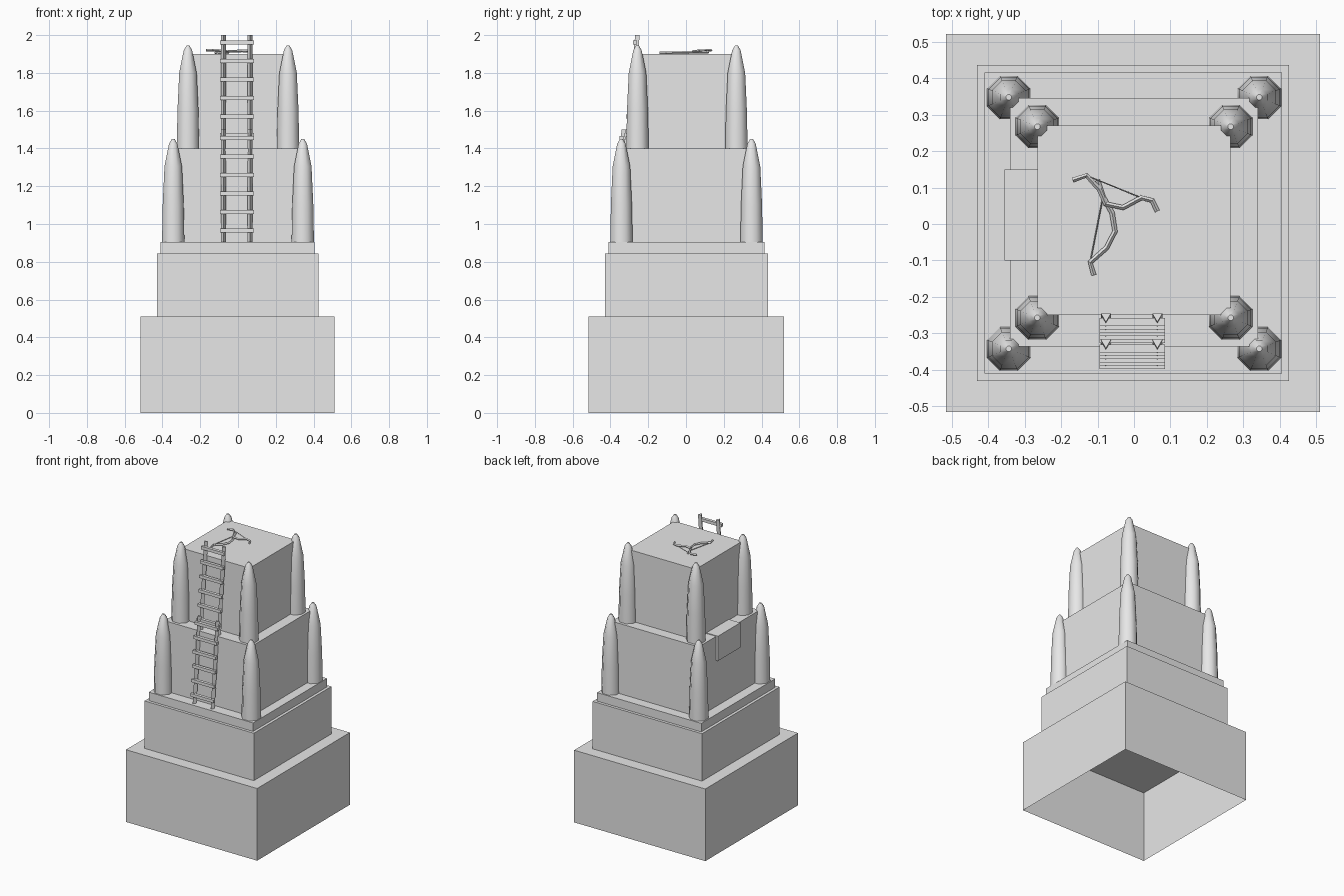
import bpy, bmesh, math
from mathutils import Vector

cube = bpy.data.objects.get("Cube")
if cube:
    bpy.data.objects.remove(cube, do_unlink=True)

stone = bpy.data.materials.new("stone_grey")
stone.use_nodes = True
stone.diffuse_color = (0.8, 0.8, 0.8, 1)
stone.node_tree.nodes["Principled BSDF"].inputs["Base Color"].default_value = (0.8, 0.8, 0.8, 1)


def finish(bm, name, smooth=False):
    bmesh.ops.recalc_face_normals(bm, faces=bm.faces)
    mesh = bpy.data.meshes.new(name)
    bm.to_mesh(mesh)
    bm.free()
    obj = bpy.data.objects.new(name, mesh)
    bpy.context.collection.objects.link(obj)
    mesh.materials.append(stone)
    if smooth:
        bpy.ops.object.select_all(action='DESELECT')
        obj.select_set(True)
        bpy.context.view_layer.objects.active = obj
        bpy.ops.object.shade_smooth_by_angle(angle=math.radians(50))
    return obj


def box(name, low, high, open_bottom=False):
    bm = bmesh.new()
    bmesh.ops.create_cube(bm, size=1)
    for v in bm.verts:
        v.co = Vector([a + (c + 0.5) * (b - a) for a, b, c in zip(low, high, v.co)])
    if open_bottom:
        bottom = min(bm.faces, key=lambda f: f.calc_center_median().z)
        bmesh.ops.delete(bm, geom=[bottom], context='FACES_ONLY')
    return finish(bm, name)


def sweep(bm, points, radius, sides, up):
    """Sweep a regular polygon along a path, with one corner along up."""
    points = [Vector(p) for p in points]
    rings = []
    for i, p in enumerate(points):
        along = (points[min(i + 1, len(points) - 1)] - points[max(i - 1, 0)]).normalized()
        side = along.cross(Vector(up)).normalized()
        top = side.cross(along)
        turns = [2 * math.pi * k / sides for k in range(sides)]
        rings.append([bm.verts.new(p + radius * (math.cos(t) * top + math.sin(t) * side))
                      for t in turns])
    for a, b in zip(rings, rings[1:]):
        for k in range(sides):
            n = (k + 1) % sides
            bm.faces.new((a[k], a[n], b[n], b[k]))
    bm.faces.new(rings[0][::-1])
    bm.faces.new(rings[-1])


# Stepped tower
box("base_block", (-.515, -.515, 0), (.51, .52, .51), open_bottom=True)
box("second_block", (-.43, -.43, .51), (.425, .435, .845))
box("ledge_slab", (-.41, -.41, .845), (.405, .415, .905))
box("lower_tier", (-.34, -.335, .905), (.34, .345, 1.4))
box("upper_tier", (-.265, -.25, 1.4), (.265, .27, 1.9))
box("side_hatch", (-.355, -.1, 1.23), (-.265, .15, 1.405))


# Tapered corner pillars: eight sides and a blunt point
def pillar(name, x, y, z):
    bm = bmesh.new()
    profile = [(.064, 0), (.06, .2), (.05, .4), (.024, .52), (.008, .545)]
    rings = []
    for r, h in profile:
        rings.append([bm.verts.new((x + r * math.cos(t), y + r * math.sin(t), z + h))
                      for t in [math.pi * (k + .5) / 4 for k in range(8)]])
    for a, b in zip(rings, rings[1:]):
        for k in range(8):
            n = (k + 1) % 8
            bm.faces.new((a[k], a[n], b[n], b[k]))
    bm.faces.new(rings[0][::-1])
    bm.faces.new(rings[-1])
    finish(bm, name, smooth=True)


for level, x, front, back, z in (("lower", .343, -.342, .347, .905),
                                 ("upper", .265, -.257, .267, 1.4)):
    for side, sx in (("left", x), ("right", -x)):
        pillar(f"{level}_{side}_front_pillar", sx, front, z)
        pillar(f"{level}_{side}_back_pillar", sx, back, z)


# Leaning ladders with three-sided rails and rungs
def ladder(name, foot_y, foot_z, head_y, head_z, first, count):
    bm = bmesh.new()
    for x in (-.077, .064):
        sweep(bm, [(x, foot_y, foot_z), (x, head_y, head_z)], .016, 3, (0, -1, 0))
    for i in range(count):
        z = first + i * .098
        y = foot_y + (head_y - foot_y) * (z - foot_z) / (head_z - foot_z) - .012
        sweep(bm, [(-.095, y, z), (.085, y, z)], .015, 4, (0, -1, 1))
    finish(bm, name)


ladder("lower_ladder", -.38, .905, -.325, 1.5, .965, 6)
ladder("upper_ladder", -.31, 1.4, -.253, 2.0, 1.47, 6)


# Two strung bows lying on the roof
def bow(name, path, height, tilt, string):
    bm = bmesh.new()
    points = [(x, y, height + tilt * y) for x, y in path]
    sweep(bm, points, .007, 4, (0, 0, 1))
    sweep(bm, [points[i] for i in string], .002, 3, (0, 0, 1))
    finish(bm, name)


bow("first_bow", [(-.1, .12), (-.085, .075), (-.06, .03), (-.052, -.02), (-.075, -.065),
                  (-.12, -.105), (-.11, -.14)], 1.908, .02, (1, 5))
bow("second_bow", [(-.168, .12), (-.13, .133), (-.095, .095), (-.078, .055), (-.03, .045),
                   (.02, .072), (.05, .064), (.064, .035)], 1.912, .06, (1, 5))
